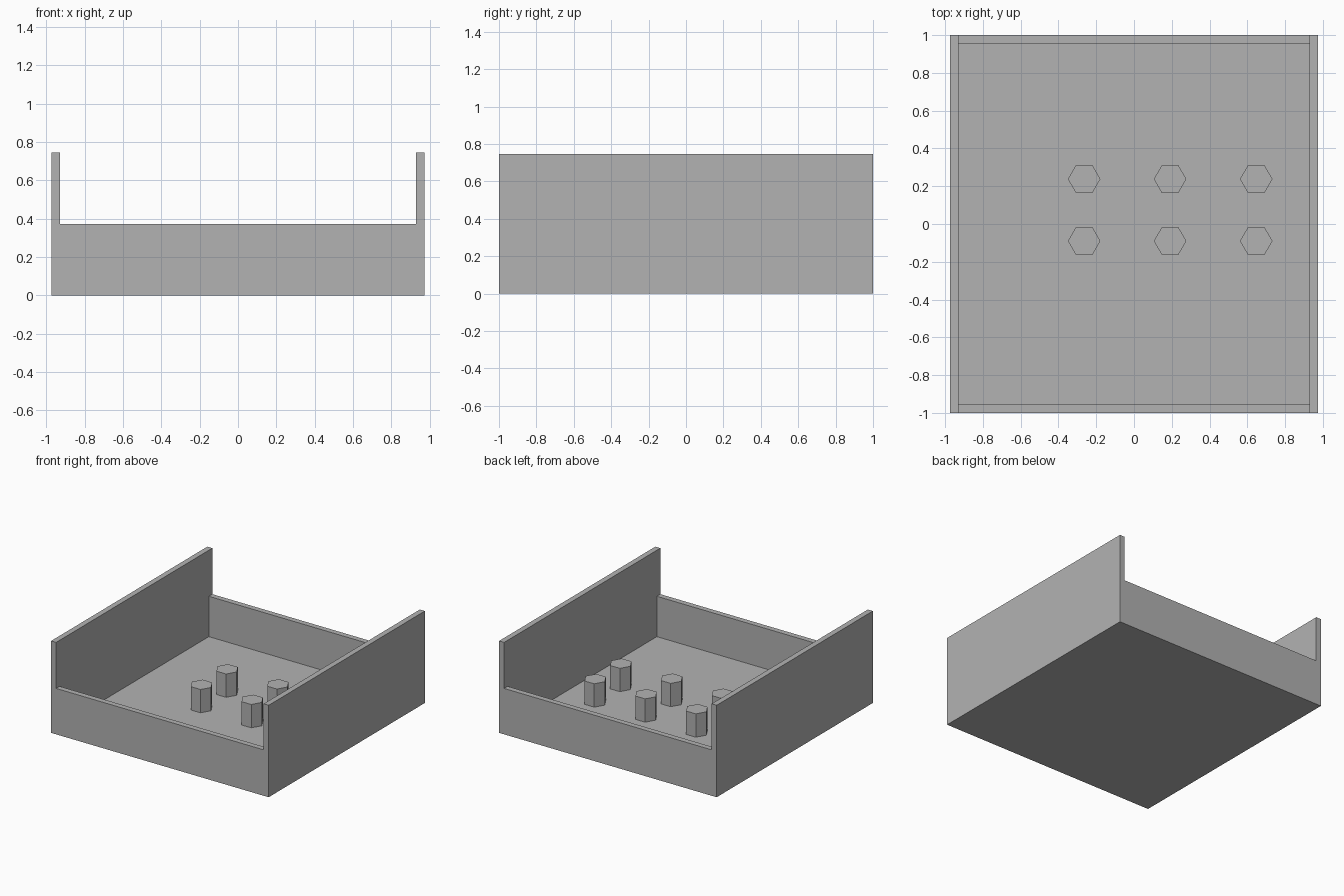
import bpy
import bmesh
from mathutils import Matrix

cube = bpy.data.objects.get("Cube")
if cube:
    bpy.data.objects.remove(cube, do_unlink=True)

WIDTH, DEPTH, HEIGHT = 1.95, 2.0, 0.745
LOW_WALL, WALL = 0.372, 0.045
PEG_RADIUS, PEG_TOP = 0.086, 0.234

grey = bpy.data.materials.new("plain grey")
grey.use_nodes = True
colour = (0.448, 0.448, 0.448, 1)
grey.diffuse_color = colour
grey.node_tree.nodes["Principled BSDF"].inputs["Base Color"].default_value = colour


def make_object(name, bm):
    mesh = bpy.data.meshes.new(name)
    bm.to_mesh(mesh)
    bm.free()
    mesh.materials.append(grey)
    obj = bpy.data.objects.new(name, mesh)
    bpy.context.collection.objects.link(obj)
    return obj


def box(name, width, depth, bottom, top):
    bm = bmesh.new()
    place = Matrix.Translation((0, 0, (bottom + top) / 2))
    size = Matrix.Diagonal((width, depth, top - bottom, 1))
    bmesh.ops.create_cube(bm, size=1, matrix=place @ size)
    return make_object(name, bm)


def peg(name, x, y):
    # hexagonal post with corners pointing along x
    bm = bmesh.new()
    place = Matrix.Translation((x, y, (WALL + PEG_TOP) / 2))
    bmesh.ops.create_cone(bm, cap_ends=True, segments=6, radius1=PEG_RADIUS,
                          radius2=PEG_RADIUS, depth=PEG_TOP - WALL,
                          matrix=place @ Matrix.Rotation(1.5707963, 4, 'Z'))
    return make_object(name, bm)


# Open tray: a block hollowed out, with the two end walls cut low
tray = box("tray", WIDTH, DEPTH, 0, HEIGHT)
inner_width = WIDTH - 2 * WALL
cutters = [
    box("cavity_cutter", inner_width, DEPTH - 2 * WALL, WALL, 1),
    box("end_wall_cutter", inner_width, DEPTH + 1, LOW_WALL, 1),
]
for cutter in cutters:
    cutter.hide_render = True
    cut = tray.modifiers.new(cutter.name, 'BOOLEAN')
    cut.operation = 'DIFFERENCE'
    cut.solver = 'EXACT'
    cut.object = cutter
bpy.context.view_layer.objects.active = tray
for cutter in cutters:
    bpy.ops.object.modifier_apply(modifier=cutter.name)
    bpy.data.objects.remove(cutter, do_unlink=True)

# Two rows of three pegs on the floor
for row, y in (("front", -0.09), ("back", 0.238)):
    for column, x in (("right", -0.264), ("middle", 0.191), ("left", 0.647)):
        peg(f"{row}_{column}_peg", x, y)
